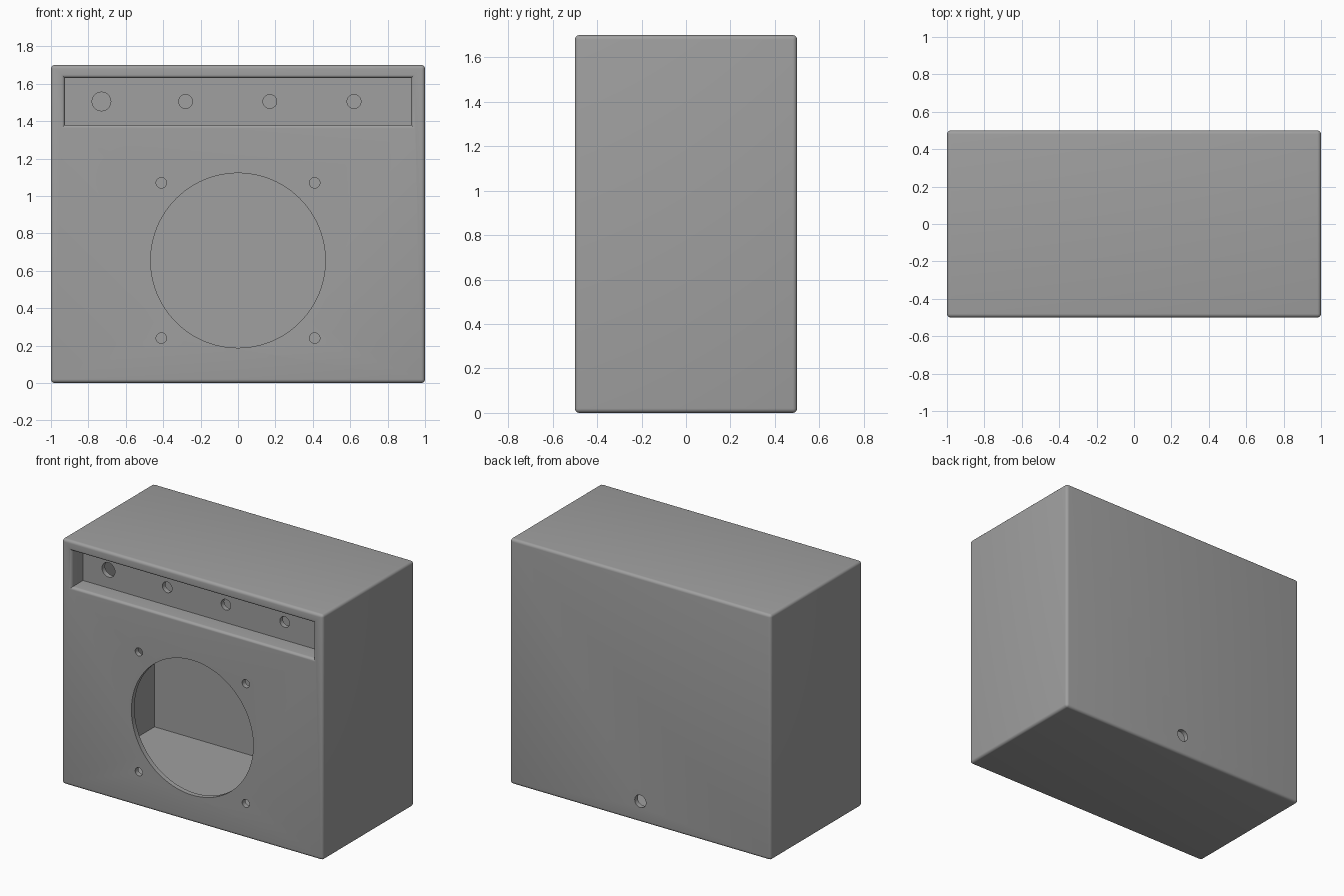
import bpy, bmesh, math
from mathutils import Matrix

if "Cube" in bpy.data.objects:
    bpy.data.objects.remove(bpy.data.objects["Cube"])

W, D, H = 2.0, 1.0, 1.7      # cabinet size
T, R = 0.034, 0.02           # wall thickness, edge rounding
FRONT, BACK = -D / 2, D / 2

grey = bpy.data.materials.new("cabinet_grey")
grey.diffuse_color = (0.35, 0.35, 0.35, 1)
grey.use_nodes = True
grey.node_tree.nodes["Principled BSDF"].inputs["Base Color"].default_value = grey.diffuse_color


def make(name, bm):
    bmesh.ops.recalc_face_normals(bm, faces=bm.faces)
    me = bpy.data.meshes.new(name)
    bm.to_mesh(me)
    bm.free()
    me.materials.append(grey)
    ob = bpy.data.objects.new(name, me)
    bpy.context.collection.objects.link(ob)
    return ob


def loft(name, loops):
    """Closed solid through equally sized point loops."""
    bm = bmesh.new()
    rings = [[bm.verts.new(p) for p in loop] for loop in loops]
    n = len(rings[0])
    for a, b in zip(rings, rings[1:]):
        for i in range(n):
            j = (i + 1) % n
            bm.faces.new((a[i], a[j], b[j], b[i]))
    bm.faces.new(rings[0])
    bm.faces.new(rings[-1][::-1])
    return make(name, bm)


def drill(x, z, r, y0, y1, segments=32):
    """Round cutter running front to back."""
    bm = bmesh.new()
    m = Matrix.Translation((x, (y0 + y1) / 2, z)) @ Matrix.Rotation(math.pi / 2, 4, 'X')
    bmesh.ops.create_cone(bm, cap_ends=True, segments=segments, radius1=r,
                          radius2=r, depth=y1 - y0, matrix=m)
    return make("drill", bm)


# Cabinet block with rounded edges
bm = bmesh.new()
bmesh.ops.create_cube(bm, size=1, matrix=Matrix.Translation((0, 0, H / 2))
                      @ Matrix.Diagonal((W, D, H, 1)))
bmesh.ops.bevel(bm, geom=bm.edges[:], offset=R, segments=5, profile=0.5,
                affect='EDGES')
cabinet = make("speaker_cabinet", bm)

# Recessed control panel limits
PX, PZ0, PZ1, PY = 0.925, 1.38, 1.63, FRONT + 0.125

# Hollow interior, stepped around the control recess
profile = [(FRONT + T, T), (BACK - T, T), (BACK - T, H - T),
           (PY + T, H - T), (PY + T, PZ0 - T), (FRONT + T, PZ0 - T)]
cutters = [loft("cavity", [[(x, y, z) for y, z in profile]
                           for x in (-W / 2 + T, W / 2 - T)])]

# Recess with a rounded lip
steps = [(PY, 0.0)]
for i in range(7):
    a = math.pi / 2 * i / 6
    steps.append((FRONT + R - R * math.sin(a), R - R * math.cos(a)))
steps.append((FRONT - 0.05, R))
cutters.append(loft("recess", [[(-PX - e, y, PZ0 - e), (PX + e, y, PZ0 - e),
                                (PX + e, y, PZ1 + e), (-PX - e, y, PZ1 + e)]
                               for y, e in steps]))

# Control holes in the recessed panel
for x, r in ((-0.73, 0.05), (-0.28, 0.037), (0.17, 0.037), (0.62, 0.037)):
    cutters.append(drill(x, 1.505, r, PY - 0.03, PY + T + 0.03))

# Driver opening and its four screw holes
cutters.append(drill(0, 0.655, 0.467, FRONT - 0.05, FRONT + T + 0.05, 96))
for x in (-0.41, 0.41):
    for z in (0.24, 1.07):
        cutters.append(drill(x, z, 0.028, FRONT - 0.05, FRONT + T + 0.05))

# Cable hole in the back
cutters.append(drill(0, 0.145, 0.043, BACK - T - 0.05, BACK + 0.05))

# Cut everything out and remove the cutters
bpy.context.view_layer.objects.active = cabinet
cabinet.select_set(True)
for c in cutters:
    mod = cabinet.modifiers.new("cut", 'BOOLEAN')
    mod.operation = 'DIFFERENCE'
    mod.solver = 'EXACT'
    mod.object = c
    bpy.ops.object.modifier_apply(modifier=mod.name)
    bpy.data.objects.remove(c, do_unlink=True)

bpy.ops.object.shade_smooth_by_angle(angle=math.radians(30))
